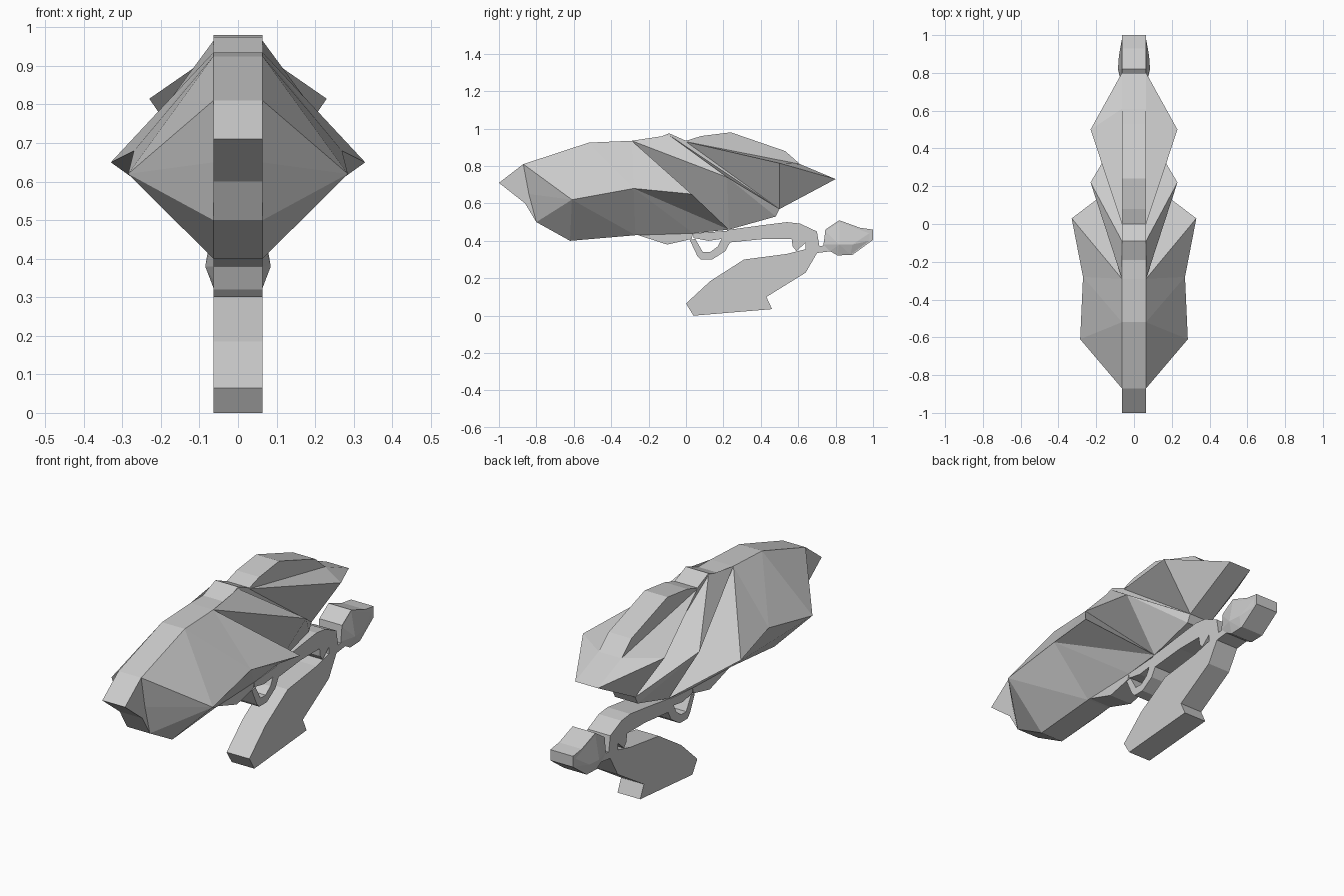
import bpy, bmesh

W = 0.064  # half width of the flat core


def finish(bm, name):
    bmesh.ops.recalc_face_normals(bm, faces=bm.faces)
    me = bpy.data.meshes.new(name)
    bm.to_mesh(me)
    bm.free()
    ob = bpy.data.objects.new(name, me)
    bpy.context.collection.objects.link(ob)
    return ob


def slab(name, profile, w=W):
    """Extrude a (y, z) profile across x."""
    bm = bmesh.new()
    f = bm.faces.new([bm.verts.new((-w, y, z)) for y, z in profile])
    ext = bmesh.ops.extrude_face_region(bm, geom=[f])["geom"]
    for v in ext:
        if isinstance(v, bmesh.types.BMVert):
            v.co.x = w
    finish(bm, name)


def lobe(name, core, ridge):
    """Convex facets from core (y, z) edge out to ridge (x, y, z), both sides."""
    for side, label in ((1, "right"), (-1, "left")):
        bm = bmesh.new()
        for x, y, z in [(W, y, z) for y, z in core] + ridge:
            bm.verts.new((side * x, y, z))
        bmesh.ops.convex_hull(bm, input=bm.verts)
        bmesh.ops.dissolve_limit(bm, angle_limit=0.03, verts=bm.verts, edges=bm.edges)
        finish(bm, name + "_" + label)


# central core of the large upper mass
slab("upper_core", [(-1, .71), (-.87, .81), (-.52, .925), (-.29, .935), (-.19, .935),
                    (-.09, .975), (0, .935), (.08, .96), (.24, .98), (.53, .88), (.61, .81),
                    (.8, .73), (.5, .57), (.48, .53), (.23, .46), (.04, .44),
                    (-.27, .43), (-.62, .40), (-.8, .5), (-.86, .6)])

# faceted side lobes, front to back
a, b, c = (.285, -.61, .62), (.27, -.28, .68), (.33, .03, .65)
top, low = (-.29, .935), (.23, .46)
lobe("front_lobe", [(-.87, .81), (-.52, .925), top, (-.84, .65), (-.8, .5),
                    (-.62, .40), (-.27, .43)], [a, b])
lobe("front_lobe_tail", [top, low, (.04, .44), (-.27, .43)], [b])
lobe("flared_fin", [top, low], [b, c])
lobe("middle_lobe", [top, (-.19, .935), (-.09, .965), (.5, .57), (.48, .53), low],
     [(.23, .22, .74)])
lobe("rear_lobe", [(0, .93), (.61, .81), (.8, .73), (.5, .57)], [(.23, .5, .815)])

# belly, hanging ring and stem that hooks round into the base
slab("belly", [(-.27, .435), (-.1, .38), (.03, .41), (.04, .445)])
slab("ring", [(.02, .405), (.06, .32), (.08, .30), (.14, .30), (.21, .345), (.24, .40),
              (.24, .455), (.04, .44), (.04, .415), (.12, .40), (.19, .41), (.17, .37),
              (.13, .34), (.09, .34), (.05, .41)])
slab("stem_and_base", [(.22, .458), (.42, .485), (.54, .50), (.61, .492), (.70, .45),
                       (.715, .36), (.64, .23), (.43, .10), (.46, .035), (.04, 0),
                       (0, .065), (.13, .185), (.31, .30), (.54, .33), (.64, .355),
                       (.64, .39), (.59, .345), (.57, .37), (.565, .41), (.42, .41),
                       (.22, .39)])

# tip piece with bulging cheeks and a thin neck
tip = [(.735, .37), (.745, .46), (.82, .51), (.93, .47), (1, .46), (1, .405),
       (.89, .325), (.81, .322), (.77, .345)]
slab("tip_core", tip)
lobe("tip_cheek", [(.735, .38), (.745, .45), (.82, .50), (.98, .44), (.98, .40),
                   (.88, .325), (.81, .325), (.77, .345)],
     [(.085, .82, .38), (.08, .89, .38)])
slab("neck", [(.54, .325), (.70, .37), (.78, .38), (.78, .345), (.70, .335)])
